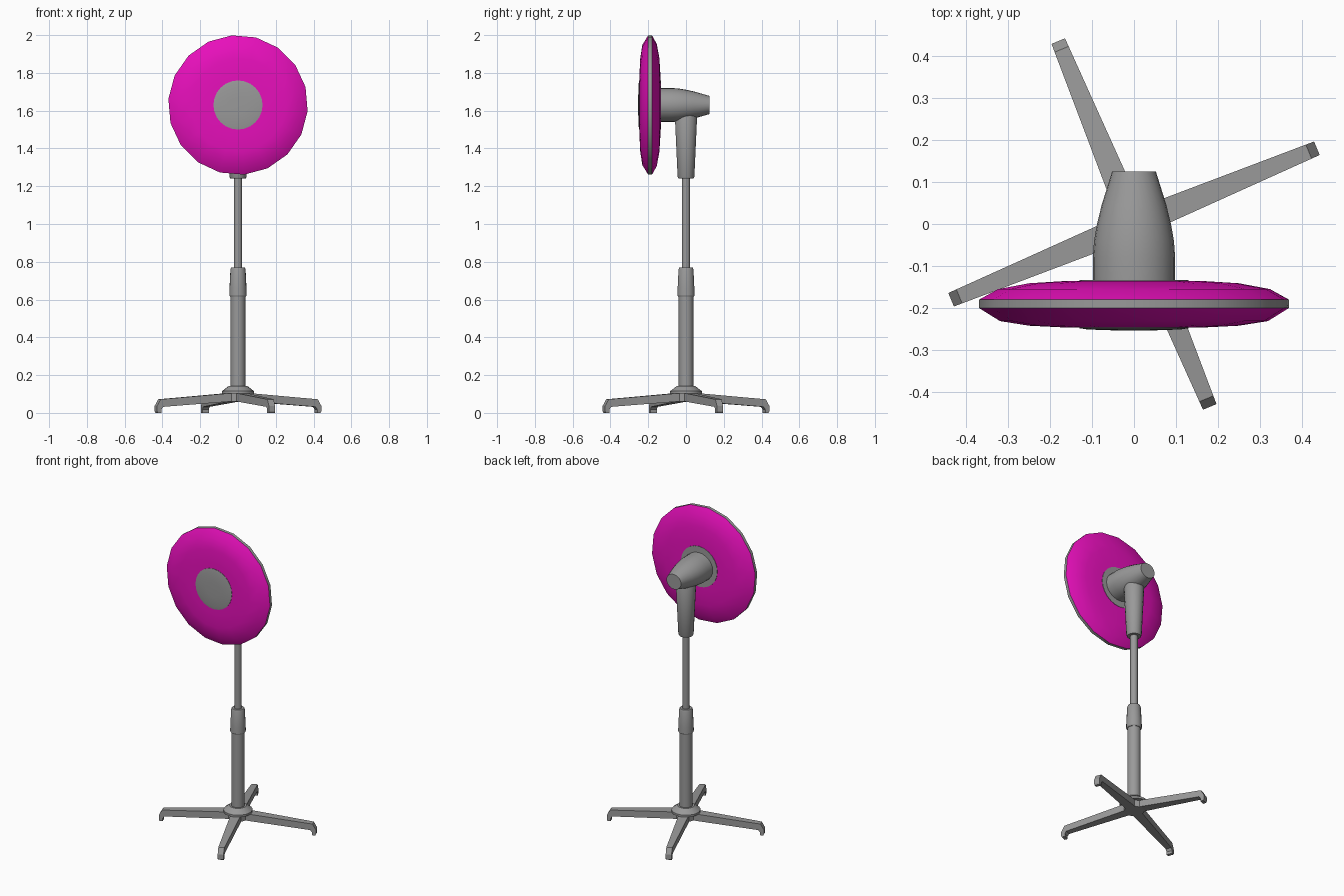
import bpy, bmesh, math
from mathutils import Matrix

if "Cube" in bpy.data.objects:
    bpy.data.objects.remove(bpy.data.objects["Cube"])


def material(name, color):
    m = bpy.data.materials.new(name)
    m.diffuse_color = color
    m.use_nodes = True
    m.node_tree.nodes["Principled BSDF"].inputs["Base Color"].default_value = color
    return m


GREY = material("grey", (0.32, 0.32, 0.32, 1))
PINK = material("pink", (0.82, 0.005, 0.51, 1))
HEAD_Z = 1.63


def finish(name, bm, mats, smooth=True):
    bmesh.ops.recalc_face_normals(bm, faces=bm.faces)
    me = bpy.data.meshes.new(name)
    bm.to_mesh(me)
    bm.free()
    for m in mats:
        me.materials.append(m)
    ob = bpy.data.objects.new(name, me)
    bpy.context.collection.objects.link(ob)
    if smooth:
        bpy.ops.object.select_all(action='DESELECT')
        ob.select_set(True)
        bpy.context.view_layer.objects.active = ob
        bpy.ops.object.shade_smooth_by_angle(angle=math.radians(30))
    return ob


def lathe(name, profile, sides=18, along_y=False, offset=0.0, squash=1.0,
          mats=(GREY,), rule=None):
    """Revolve (radius, position) pairs about z, or about y through the head centre."""
    bm = bmesh.new()
    rings = []
    for r, t in profile:
        ring = []
        for i in range(sides):
            a = offset + 2 * math.pi * i / sides
            c, s = r * math.cos(a), r * math.sin(a)
            ring.append(bm.verts.new((c, t, HEAD_Z + s * squash) if along_y else (c, s, t)))
        rings.append(ring)
    for k in range(len(rings) - 1):
        for i in range(sides):
            j = (i + 1) % sides
            f = bm.faces.new((rings[k][i], rings[k][j], rings[k + 1][j], rings[k + 1][i]))
            if rule:
                f.material_index = rule(f.calc_center_median())
    bm.faces.new(rings[0])
    bm.faces.new(rings[-1])
    return finish(name, bm, mats)


# Fan cage: pink domed faces with a grey rim band
lathe("fan_cage",
      [(0.10, -0.246), (0.17, -0.246), (0.25, -0.242), (0.32, -0.231), (0.37, -0.20),
       (0.37, -0.18), (0.325, -0.155), (0.25, -0.141), (0.17, -0.136), (0.10, -0.135)],
      along_y=True, offset=math.radians(15), mats=(PINK, GREY),
      rule=lambda c: 1 if -0.199 < c.y < -0.181 else 0)

# Hub caps on the front and back of the cage
lathe("front_hub_cap", [(0.13, -0.244), (0.13, -0.248), (0.11, -0.251), (0.05, -0.253)],
      sides=24, along_y=True)
lathe("back_hub_cap", [(0.13, -0.140), (0.13, -0.133)], sides=24, along_y=True)

# Motor housing tapering to the rear
lathe("motor_housing",
      [(0.098, -0.14), (0.098, -0.08), (0.095, -0.04), (0.088, 0.0),
       (0.077, 0.045), (0.052, 0.125)],
      sides=24, along_y=True, squash=0.92)

# Upright parts
lathe("neck", [(0.040, 1.24), (0.045, 1.25), (0.060, 1.575), (0.050, 1.60)])
lathe("upper_pole", [(0.022, 0.75), (0.022, 1.26)])
lathe("height_collar", [(0.042, 0.615), (0.046, 0.622), (0.045, 0.66),
                        (0.040, 0.76), (0.036, 0.77)])
lathe("lower_pole", [(0.039, 0.10), (0.039, 0.63)])
lathe("base_collar", [(0.085, 0.102), (0.085, 0.115), (0.050, 0.142), (0.039, 0.142)])
lathe("base_hub", [(0.062, 0.06), (0.062, 0.106)], sides=8)

# Four tapered legs with turned-down feet
LEG = [(0.0, 0.06), (0.06, 0.06), (0.437, 0.032), (0.447, 0.018), (0.447, 0.0),
       (0.466, 0.0), (0.471, 0.008), (0.471, 0.036), (0.450, 0.072), (0.06, 0.104), (0.0, 0.106)]
for n, label in enumerate(("left", "back", "right", "front")):
    bm = bmesh.new()
    sides = []
    for sgn in (-1, 1):
        sides.append([bm.verts.new((r, sgn * (0.032 - 0.031 * r), z)) for r, z in LEG])
        bm.faces.new(sides[-1])
    for i in range(len(LEG)):
        j = (i + 1) % len(LEG)
        bm.faces.new((sides[0][i], sides[0][j], sides[1][j], sides[1][i]))
    bmesh.ops.transform(bm, verts=bm.verts,
                        matrix=Matrix.Rotation(math.radians(22.5 + 90 * n), 4, 'Z'))
    finish(label + "_leg", bm, (GREY,), smooth=False)
